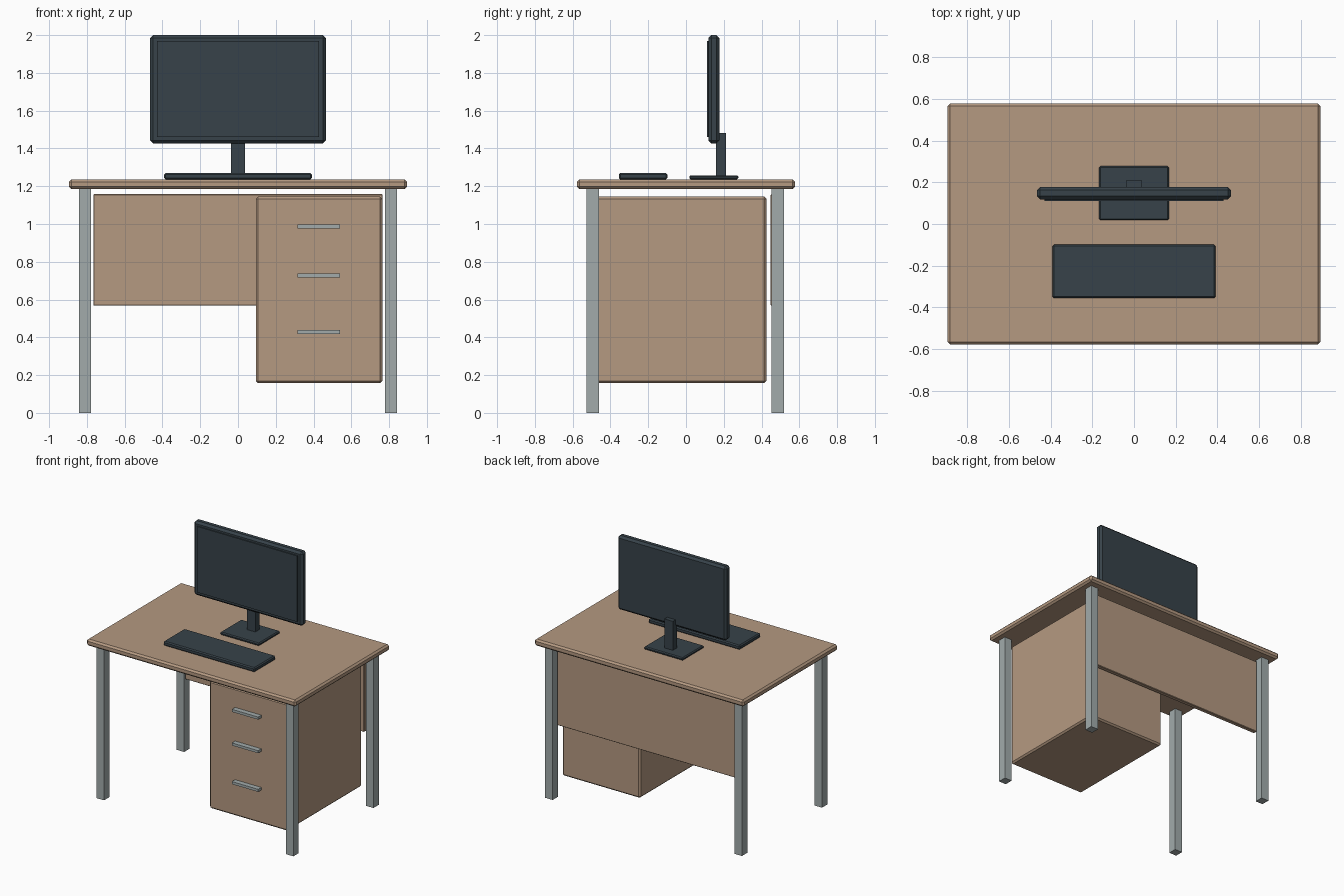
import bpy

cube = bpy.data.objects.get("Cube")
if cube:
    bpy.data.objects.remove(cube, do_unlink=True)


def make_material(name, colour):
    mat = bpy.data.materials.new(name)
    mat.use_nodes = True
    rgba = (*colour, 1.0)
    mat.diffuse_color = rgba
    mat.node_tree.nodes["Principled BSDF"].inputs["Base Color"].default_value = rgba
    return mat


wood = make_material("tan wood", (0.46, 0.32, 0.22))
metal = make_material("grey metal", (0.36, 0.41, 0.41))
plastic = make_material("dark slate plastic", (0.038, 0.055, 0.067))


def box(name, mat, x, y, z, bevel=0.0):
    """Box spanning the (low, high) ranges, with optional chamfered edges."""
    spans = (x, y, z)
    bpy.ops.mesh.primitive_cube_add(size=1, location=[(a + b) / 2 for a, b in spans])
    obj = bpy.context.object
    obj.name = name
    obj.scale = [b - a for a, b in spans]
    bpy.ops.object.transform_apply(location=False, rotation=False, scale=True)
    obj.data.materials.append(mat)
    if bevel:
        mod = obj.modifiers.new("chamfer", "BEVEL")
        mod.width = bevel
        mod.segments = 1
    return obj


# Desk top and legs
TOP = 1.236
box("desk_top", wood, (-0.895, 0.895), (-0.578, 0.578), (1.185, TOP), 0.013)
for side, x in (("right", -0.81), ("left", 0.81)):
    for end, y in (("front", -0.493), ("back", 0.486)):
        box(f"{end}_{side}_leg", metal, (x - 0.032, x + 0.032),
            (y - 0.033, y + 0.033), (0, 1.187))

# Back panel
box("back_panel", wood, (-0.766, 0.766), (0.448, 0.482), (0.568, 1.158), 0.004)

# Drawer cabinet with three bar handles
box("drawer_cabinet", wood, (0.095, 0.764), (-0.487, 0.426), (0.157, 1.145), 0.012)
for name, z in (("top", 0.987), ("middle", 0.727), ("bottom", 0.428)):
    box(f"{name}_drawer_handle", metal, (0.316, 0.541), (-0.526, -0.485),
        (z - 0.01, z + 0.01))

# Monitor
box("monitor_body", plastic, (-0.466, 0.466), (0.118, 0.178), (1.427, 2.0), 0.016)
box("monitor_screen", plastic, (-0.429, 0.429), (0.11, 0.119), (1.46, 1.97))
box("monitor_neck", plastic, (-0.036, 0.036), (0.16, 0.212), (1.25, 1.482))
box("monitor_base", plastic, (-0.167, 0.167), (0.018, 0.277), (TOP, 1.258), 0.007)

# Keyboard
box("keyboard", plastic, (-0.391, 0.391), (-0.356, -0.098), (TOP, 1.27), 0.008)
